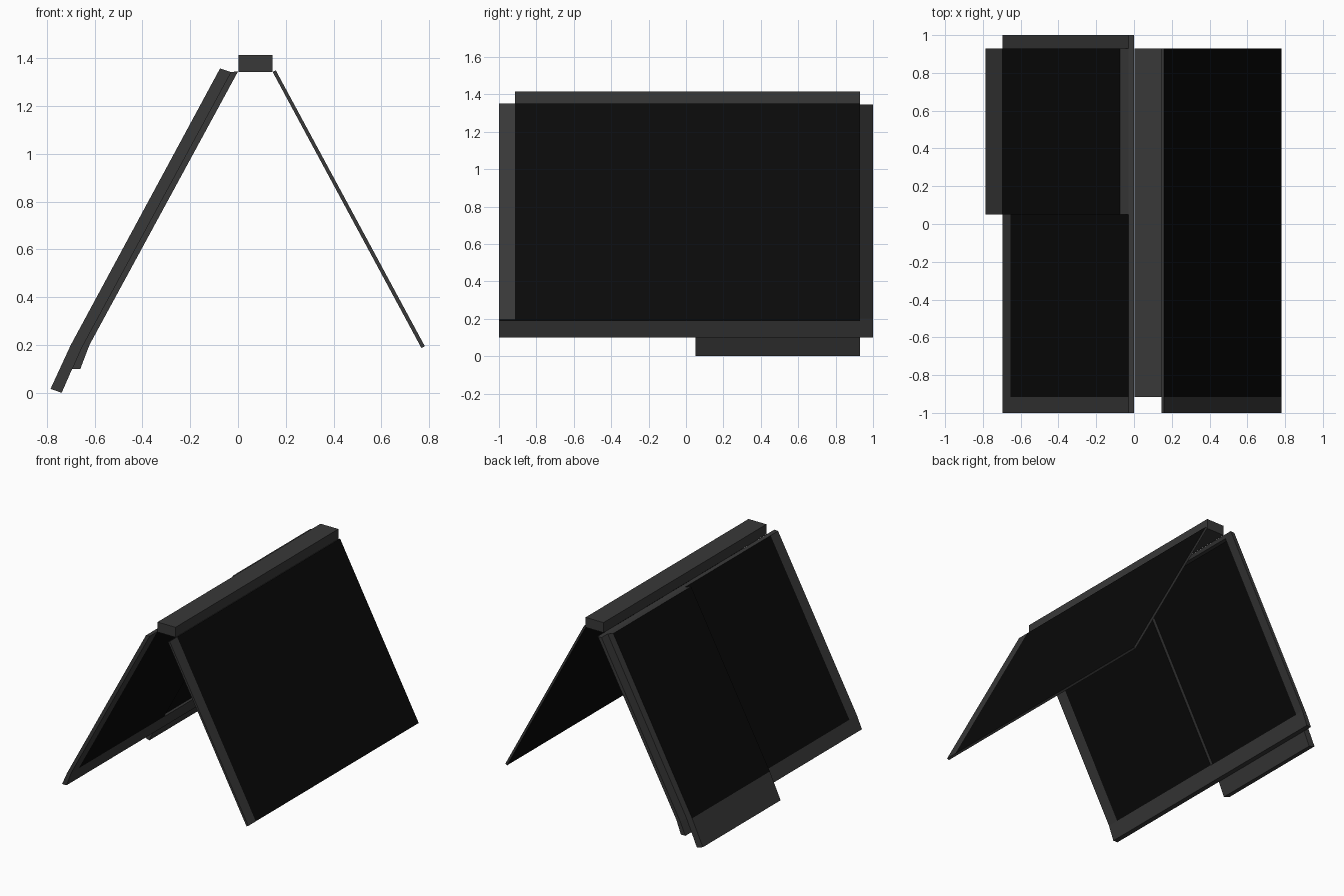
import bpy, bmesh

if "Cube" in bpy.data.objects:
    bpy.data.objects.remove(bpy.data.objects["Cube"])


def material(name, v):
    m = bpy.data.materials.new(name)
    m.diffuse_color = (v, v, v, 1)
    m.use_nodes = True
    m.node_tree.nodes["Principled BSDF"].inputs["Base Color"].default_value = m.diffuse_color
    return m


GREY = material("frame_grey", 0.04)
BLACK = material("pane_black", 0.003)


def prism(name, pts, y0, y1, dark=()):
    """Extrude an (x, z) profile along y; 'dark' lists profile edges painted black."""
    bm = bmesh.new()
    a = [bm.verts.new((x, y0, z)) for x, z in pts]
    b = [bm.verts.new((x, y1, z)) for x, z in pts]
    bm.faces.new(a)
    bm.faces.new(b[::-1])
    n = len(pts)
    for i in range(n):
        j = (i + 1) % n
        f = bm.faces.new((a[i], b[i], b[j], a[j]))
        f.material_index = 1 if i in dark else 0
    bmesh.ops.recalc_face_normals(bm, faces=bm.faces)
    me = bpy.data.meshes.new(name)
    bm.to_mesh(me)
    bm.free()
    me.materials.append(GREY)
    me.materials.append(BLACK)
    ob = bpy.data.objects.new(name, me)
    bpy.context.collection.objects.link(ob)
    return ob


# Y stations: outer ends, pane limits, and the split between the two left panes
FRONT, PANE_F, SPLIT, PANE_B, BACK = -1.0, -0.915, 0.05, 0.93, 1.0

# Ridge beam
prism("ridge_beam", [(0.003, 1.343), (0.145, 1.343), (0.145, 1.415), (0.003, 1.415)],
      PANE_F, PANE_B)

# Right slope: thin black panel with a grey strip at the front end
right = [(0.145, 1.343), (0.158, 1.35), (0.782, 0.195), (0.768, 0.187)]
prism("right_panel", right, PANE_F, PANE_B, dark=(1, 3))
prism("right_panel_strip", right, FRONT, PANE_F)

# Left slope, inner layer: end stiles, bottom rail and the front pane
in_top, out_top = (0.0, 1.345), (-0.03, 1.343)
out_bend, in_bend = (-0.655, 0.19), (-0.622, 0.2)
out_foot, in_foot = (-0.695, 0.1), (-0.66, 0.1)
stile = [in_top, out_top, out_bend, out_foot, in_foot, in_bend]
prism("front_stile", stile, FRONT, PANE_F)
prism("back_stile", stile, PANE_B, BACK)
prism("bottom_rail", [in_bend, out_bend, out_foot, in_foot], PANE_F, PANE_B)
prism("front_pane", [in_top, out_top, out_bend, in_bend], PANE_F, SPLIT, dark=(1, 3))

# Narrow top rail above the open back half
prism("top_rail", [in_top, out_top, (-0.041, 1.323), (-0.012, 1.323)], SPLIT, PANE_B)

# Left slope, outer layer: raised back pane and its kicked lower flap
s_bend = (-0.70, 0.2)
prism("back_pane", [out_top, (-0.075, 1.358), s_bend, out_bend], SPLIT, PANE_B, dark=(1, 3))
prism("lower_flap", [out_bend, s_bend, (-0.785, 0.016), (-0.738, 0.0)], SPLIT, PANE_B)
